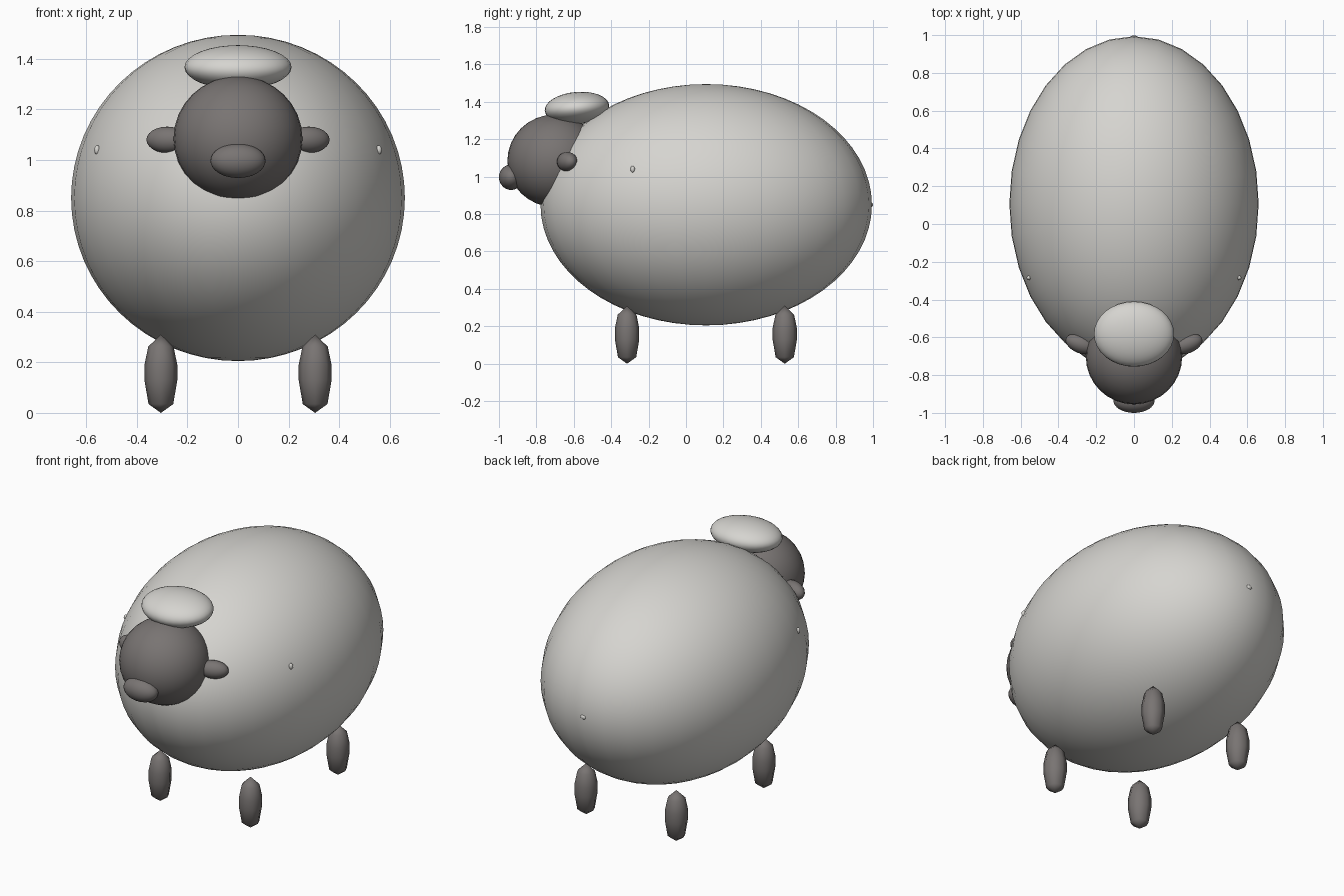
import bpy, bmesh, math

if "Cube" in bpy.data.objects:
    bpy.data.objects.remove(bpy.data.objects["Cube"])


def material(name, rgb):
    m = bpy.data.materials.new(name)
    m.diffuse_color = (*rgb, 1)
    m.use_nodes = True
    m.node_tree.nodes["Principled BSDF"].inputs["Base Color"].default_value = m.diffuse_color
    return m


wool = material("wool_grey", (0.67, 0.66, 0.63))
skin = material("dark_grey", (0.19, 0.175, 0.17))


def ellipsoid(name, center, radii, mat, rot=(0, 0, 0), seg=32, rings=16):
    bpy.ops.mesh.primitive_uv_sphere_add(segments=seg, ring_count=rings, radius=1,
                                         location=center, rotation=rot)
    ob = bpy.context.object
    ob.name = name
    ob.scale = radii
    ob.data.materials.append(mat)
    bpy.ops.object.shade_smooth()
    return ob


def leg(name, x, y, seg=8):
    # Tapered spindle, turned from a short profile
    rings = [(0.05, 0.262), (0.065, 0.19), (0.065, 0.13), (0.049, 0.035)]
    bm = bmesh.new()
    top = bm.verts.new((0, 0, 0.31))
    bottom = bm.verts.new((0, 0, 0))
    loops = [[bm.verts.new((r * math.cos(2 * math.pi * i / seg),
                            r * math.sin(2 * math.pi * i / seg), z))
              for i in range(seg)] for r, z in rings]
    for i in range(seg):
        j = (i + 1) % seg
        bm.faces.new((top, loops[0][i], loops[0][j]))
        bm.faces.new((bottom, loops[-1][j], loops[-1][i]))
        for a, b in zip(loops, loops[1:]):
            bm.faces.new((a[i], b[i], b[j], a[j]))
    bmesh.ops.recalc_face_normals(bm, faces=bm.faces)
    for f in bm.faces:
        f.smooth = True
    me = bpy.data.meshes.new(name)
    bm.to_mesh(me)
    bm.free()
    me.materials.append(skin)
    ob = bpy.data.objects.new(name, me)
    ob.location = (x, y, 0)
    bpy.context.collection.objects.link(ob)


# Body and tiny tail nub
ellipsoid("body", (0, 0.108, 0.85), (0.66, 0.886, 0.645), wool, rings=32)
ellipsoid("tail", (0, 0.985, 0.85), (0.02, 0.015, 0.015), wool, seg=12, rings=8)

# Head, muzzle and wool tuft
ellipsoid("head", (0, -0.703, 1.085), (0.255, 0.252, 0.247), skin)
ellipsoid("muzzle", (0, -0.935, 0.997), (0.109, 0.065, 0.068), skin)
ellipsoid("wool_tuft", (0, -0.583, 1.367), (0.212, 0.173, 0.086), wool,
          rot=(math.radians(5), 0, 0))

# Mirrored ears, side nubs and legs
for side, s in (("left", -1), ("right", 1)):
    ellipsoid(side + "_ear", (s * 0.28, -0.635, 1.08), (0.086, 0.05, 0.052), skin,
              rot=(0, 0, s * math.radians(20)), seg=20, rings=12)
    ellipsoid(side + "_wool_nub", (s * 0.557, -0.285, 1.04), (0.012, 0.012, 0.018), wool,
              seg=12, rings=8)
    leg("front_leg_" + side, s * 0.305, -0.315)
    leg("back_leg_" + side, s * 0.305, 0.528)
